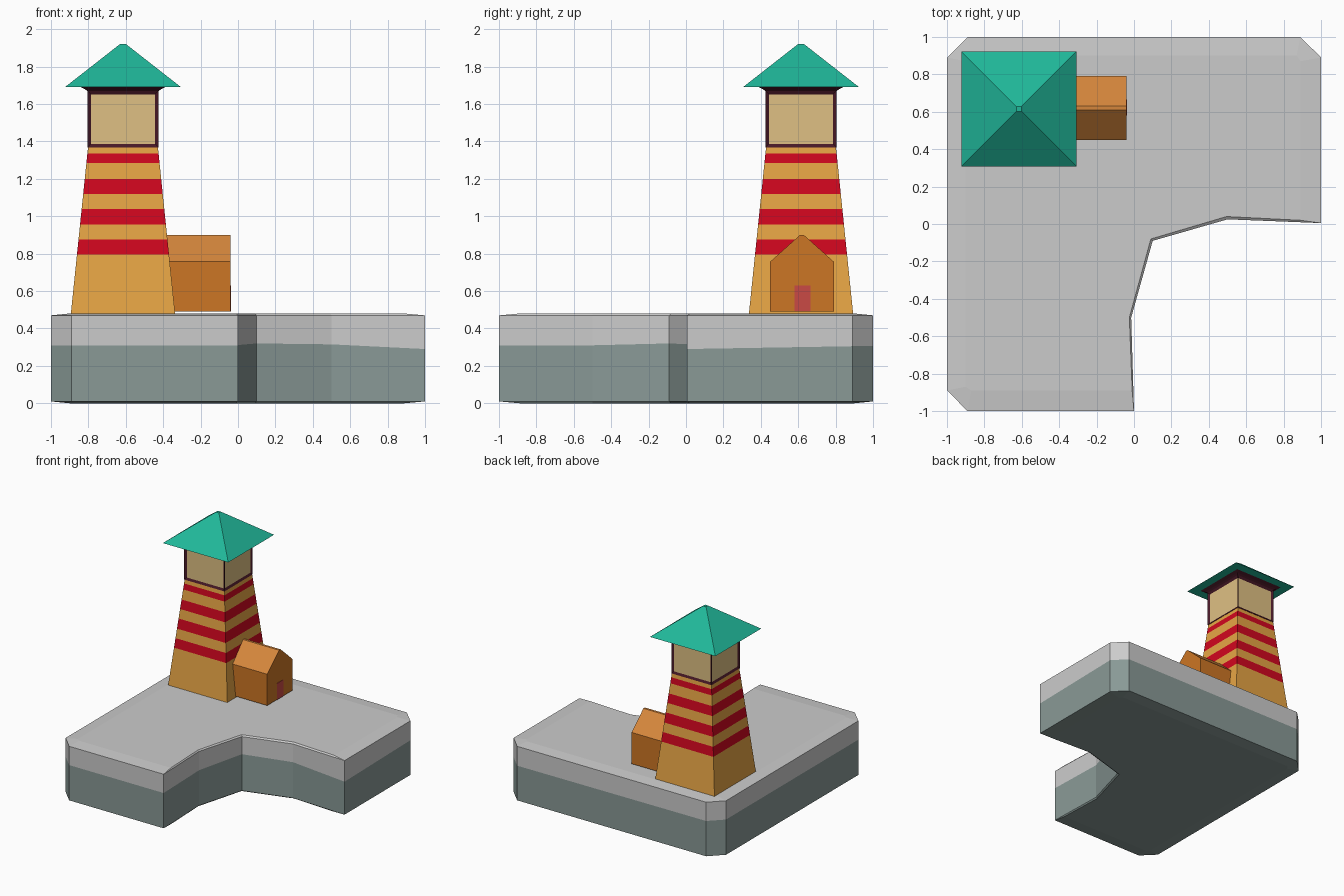
import bpy, bmesh

if "Cube" in bpy.data.objects:
    bpy.data.objects.remove(bpy.data.objects["Cube"])


def mat(name, r, g, b):
    m = bpy.data.materials.new(name)
    m.diffuse_color = [(c / 255) ** 2.2 for c in (r, g, b)] + [1]
    m.use_nodes = True
    m.node_tree.nodes["Principled BSDF"].inputs["Base Color"].default_value = m.diffuse_color
    return m


def loft(name, rings, mats, bands=None, edit=None):
    """Skin closed rings of 3D points; bands gives the material index per band."""
    bm = bmesh.new()
    loops = [[bm.verts.new(p) for p in ring] for ring in rings]
    n = len(loops[0])
    sides = []
    for k, (a, b) in enumerate(zip(loops, loops[1:])):
        for i in range(n):
            j = (i + 1) % n
            f = bm.faces.new((a[i], a[j], b[j], b[i]))
            f.material_index = bands[k] if bands else 0
            sides.append(f)
    bm.faces.new(loops[0][::-1]).material_index = bands[0] if bands else 0
    bm.faces.new(loops[-1]).material_index = bands[-1] if bands else 0
    bmesh.ops.recalc_face_normals(bm, faces=bm.faces)
    if edit:
        edit(bm, sides)
    me = bpy.data.meshes.new(name)
    bm.to_mesh(me)
    bm.free()
    for m in mats:
        me.materials.append(m)
    ob = bpy.data.objects.new(name, me)
    bpy.context.collection.objects.link(ob)
    return ob


CX, CY = -0.615, 0.615


def square(h, z):
    return [(CX + sx * h, CY + sy * h, z)
            for sx, sy in ((-1, -1), (1, -1), (1, 1), (-1, 1))]


pale = mat("pale_stone", 207, 210, 210)
stone = mat("stone", 136, 152, 149)
orange = mat("tower_orange", 230, 163, 70)
red = mat("stripe_red", 208, 15, 36)
dark = mat("frame_dark", 72, 30, 42)
glass = mat("lantern_pane", 222, 191, 130)
green = mat("roof_green", 37, 182, 152)
wall = mat("hut_wall", 203, 117, 41)
tile = mat("hut_roof", 212, 133, 62)
door_red = mat("door_red", 200, 75, 70)

# L-shaped coastal base: outer outline, seam height, and softly raised inner ring
outer = [(-1, -.89), (-.89, -1), (0, -1), (-.015, -.5), (.1, -.09), (.5, .025),
         (1, .005), (1, .89), (.89, 1), (-.89, 1), (-1, .89)]
seam = [.31, .31, .31, .31, .32, .315, .29, .305, .305, .31, .31]
inner = [(-.9, -.87), (-.87, -.89), (-.01, -.89), (-.025, -.5), (.09, -.08),
         (.495, .04), (.89, .02), (.89, .87), (.87, .9), (-.87, .9), (-.9, .87)]
loft("base", [[(x, y, 0) for x, y in inner],
              [(x, y, .01) for x, y in outer],
              [(x, y, z) for (x, y), z in zip(outer, seam)],
              [(x, y, .47) for x, y in outer],
              [(x, y, .48) for x, y in inner]],
     [stone, pale], [0, 0, 1, 1])

# Tapered striped tower
levels = [.475, .795, .875, .955, 1.04, 1.12, 1.20, 1.285, 1.335, 1.37]
loft("tower", [square(.279 - (z - .475) * .103, z) for z in levels],
     [orange, red], [i % 2 for i in range(len(levels) - 1)])


# Lantern room: dark frame with a recessed pane on each side and a flared top
def panes(bm, sides):
    faces = sides[:4]
    bmesh.ops.inset_individual(bm, faces=faces, thickness=.026, depth=-.01)
    for f in faces:
        f.material_index = 1


loft("lantern_room", [square(.19, 1.368), square(.19, 1.67),
                      square(.205, 1.68), square(.235, 1.694)],
     [dark, glass], edit=panes)

# Pyramid roof
loft("tower_roof", [square(.308, 1.692), square(.014, 1.922)], [green])

# Gabled hut, running back into the tower
gable = [(.45, .49), (.79, .49), (.79, .757), (.63, .9), (.61, .9), (.45, .757)]


def roof_colour(bm, sides):
    for f in sides[2:5]:
        f.material_index = 1


loft("hut", [[(x, y, z) for y, z in gable] for x in (-.42, -.04)],
     [wall, tile], edit=roof_colour)

# Hut door
door = [(.58, .49), (.665, .49), (.665, .63), (.58, .63)]
loft("hut_door", [[(x, y, z) for y, z in door] for x in (-.05, -.037)], [door_red])
